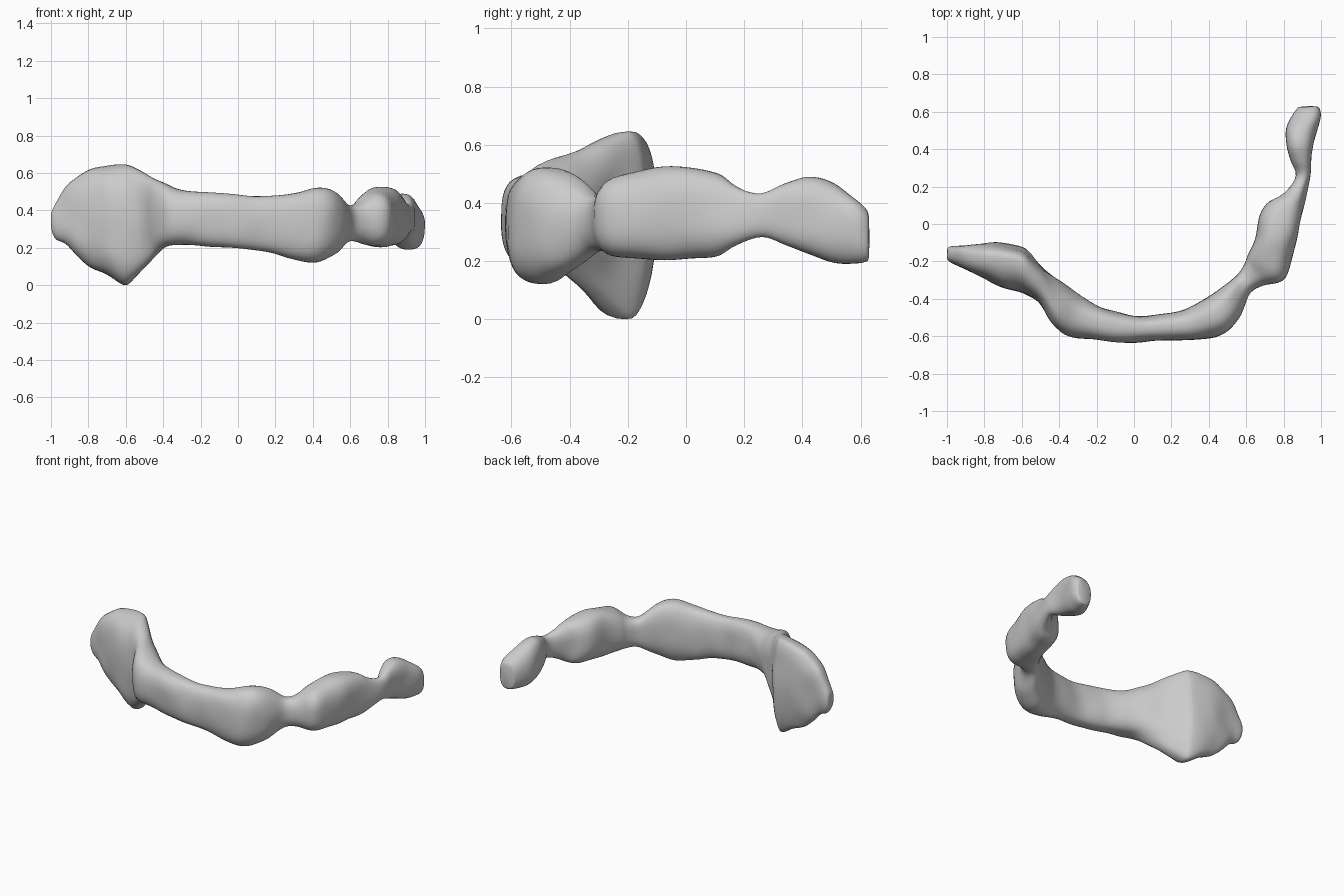
import bpy, bmesh, math
from mathutils import Vector, noise

# Stations: outer x, y, inner x, y, z low, z high, shift of the rims towards inner side
PLATE = [
    (-0.995, -0.19, -0.995, -0.13, 0.28, 0.39, 0.0),
    (-0.97, -0.21, -0.975, -0.12, 0.24, 0.44, 0.1),
    (-0.90, -0.25, -0.91, -0.11, 0.21, 0.54, 0.2),
    (-0.80, -0.29, -0.81, -0.105, 0.10, 0.61, 0.3),
    (-0.70, -0.34, -0.71, -0.10, 0.06, 0.64, 0.35),
    (-0.62, -0.36, -0.61, -0.12, 0.00, 0.645, 0.35),
    (-0.57, -0.38, -0.56, -0.15, 0.02, 0.635, 0.3),
]
BAND = [
    (-0.50, -0.43, -0.48, -0.24, 0.10, 0.59, 0.15),
    (-0.42, -0.55, -0.38, -0.31, 0.19, 0.55, 0.0),
    (-0.35, -0.60, -0.28, -0.39, 0.21, 0.51, 0.1),
    (-0.20, -0.62, -0.16, -0.45, 0.21, 0.50, 0.1),
    (0.00, -0.635, 0.00, -0.485, 0.195, 0.485, 0.1),
    (0.15, -0.62, 0.13, -0.485, 0.18, 0.48, 0.1),
    (0.32, -0.625, 0.27, -0.455, 0.14, 0.49, 0.1),
    (0.46, -0.595, 0.38, -0.40, 0.12, 0.52, 0.1),
    (0.56, -0.51, 0.48, -0.33, 0.16, 0.50, 0.1),
    (0.61, -0.38, 0.55, -0.27, 0.23, 0.43, 0.0),
]
SIDE = [
    (0.69, -0.33, 0.59, -0.21, 0.23, 0.44, 0.0),
    (0.81, -0.29, 0.61, -0.16, 0.21, 0.49, 0.0),
    (0.86, -0.12, 0.645, -0.08, 0.20, 0.53, 0.0),
    (0.89, 0.00, 0.67, 0.04, 0.21, 0.525, 0.0),
    (0.91, 0.10, 0.72, 0.12, 0.215, 0.50, 0.0),
    (0.925, 0.17, 0.80, 0.165, 0.25, 0.46, 0.0),
    (0.94, 0.26, 0.87, 0.26, 0.285, 0.43, 0.0),
    (0.95, 0.34, 0.84, 0.34, 0.255, 0.465, 0.0),
    (0.965, 0.42, 0.815, 0.42, 0.225, 0.487, 0.0),
    (0.98, 0.51, 0.815, 0.51, 0.195, 0.465, 0.0),
    (1.0, 0.59, 0.85, 0.59, 0.19, 0.41, 0.0),
    (0.99, 0.63, 0.875, 0.63, 0.20, 0.37, 0.0),
]
SIDES, STEPS = 40, 5


def catmull(p, i, t):
    a, b, c, d = (p[min(max(i + k, 0), len(p) - 1)] for k in (-1, 0, 1, 2))
    return [0.5 * (2 * q + (r - o) * t + (2 * o - 5 * q + 4 * r - s) * t * t
                   + (3 * q - o - 3 * r + s) * t ** 3)
            for o, q, r, s in zip(a, b, c, d)]


def power(v, e):
    return math.copysign(abs(v) ** e, v)


def section(bm, s):
    """Rounded-box ring spanning the outer and inner points of a station."""
    ox, oy, ix, iy, z0, z1, shift = s
    mid = Vector(((ox + ix) / 2, (oy + iy) / 2, (z0 + z1) / 2))
    half = Vector(((ix - ox) / 2, (iy - oy) / 2, 0))
    ring = []
    for k in range(SIDES):
        a = 2 * math.pi * k / SIDES
        c, w = power(math.cos(a), 0.8), power(math.sin(a), 0.8)
        u = c + shift * w * w * (1 - abs(c))
        ring.append(bm.verts.new(mid + half * u + Vector((0, 0, w * (z1 - z0) / 2))))
    return ring


# Continuous curved bone: broad end plate, front band and knobbly side arm
stations = PLATE + BAND + SIDE
samples = [catmull(stations, i, k / STEPS)
           for i in range(len(stations) - 1) for k in range(STEPS)] + [stations[-1]]
bm = bmesh.new()
rings = [section(bm, s) for s in samples]
for r0, r1 in zip(rings, rings[1:]):
    for k in range(SIDES):
        j = (k + 1) % SIDES
        bm.faces.new((r0[k], r0[j], r1[j], r1[k]))

# Slightly domed ends
for ring, push in ((rings[0], Vector((-0.006, 0, 0))), (rings[-1], Vector((0, 0.01, 0)))):
    centre = sum((v.co for v in ring), Vector()) / SIDES
    tip = bm.verts.new(centre + push)
    for k in range(SIDES):
        bm.faces.new((ring[k], ring[(k + 1) % SIDES], tip))

# Gentle organic unevenness
bmesh.ops.recalc_face_normals(bm, faces=bm.faces)
bm.normal_update()
for v, n in [(v, v.normal.copy()) for v in bm.verts]:
    v.co += n * 0.010 * noise.noise(v.co * 7)
for _ in range(2):
    bmesh.ops.smooth_vert(bm, verts=bm.verts, factor=0.3,
                          use_axis_x=True, use_axis_y=True, use_axis_z=True)
low = min(v.co.z for v in bm.verts)
bmesh.ops.translate(bm, verts=bm.verts, vec=(0, 0, -low))
mesh = bpy.data.meshes.new("curved_bone")
bm.to_mesh(mesh)
bm.free()
mesh.shade_smooth()
bone = bpy.data.objects.new("curved_bone", mesh)
bpy.context.collection.objects.link(bone)
